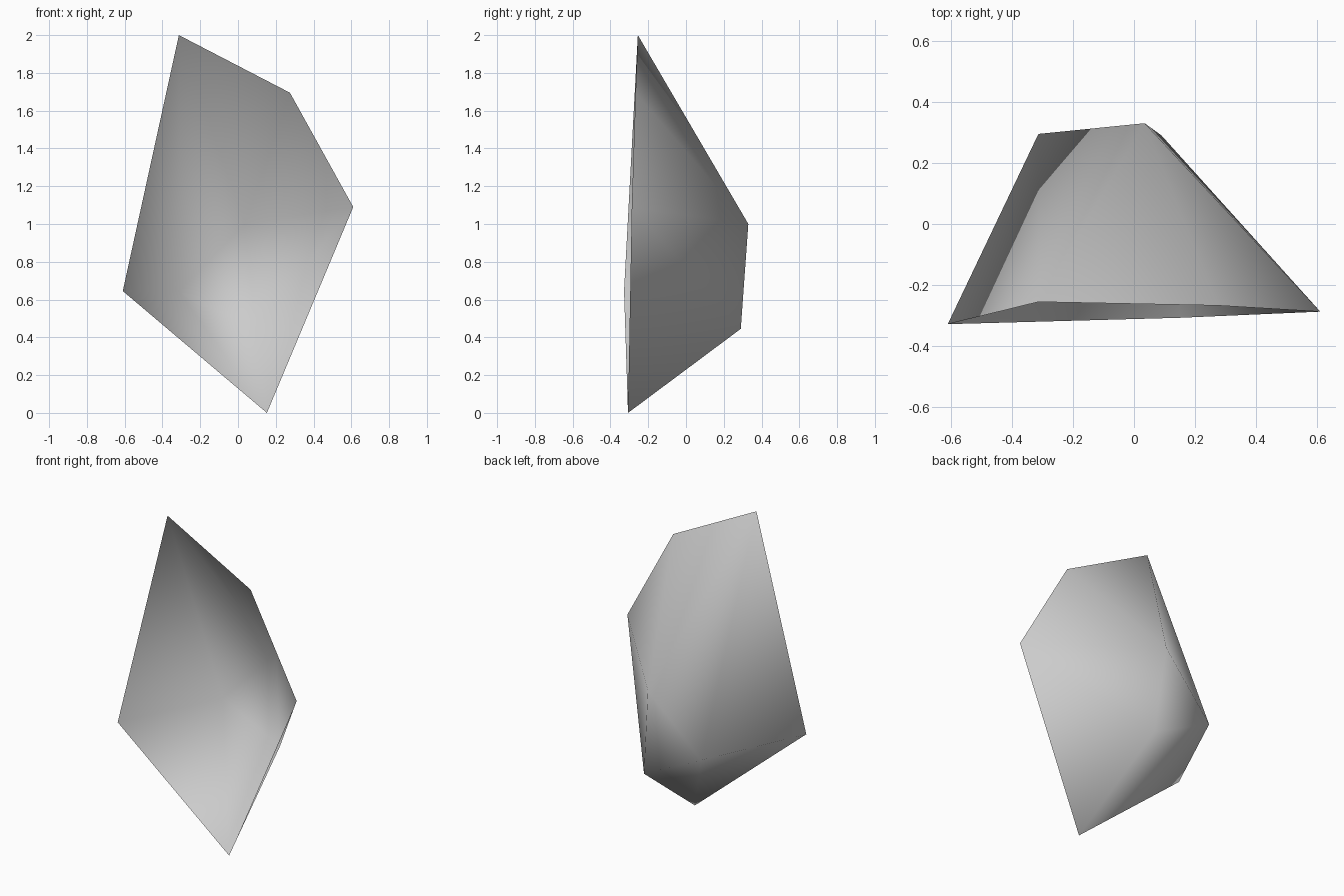
import bpy
import bmesh

if "Cube" in bpy.data.objects:
    bpy.data.objects.remove(bpy.data.objects["Cube"], do_unlink=True)

# Single stone colour
stone = bpy.data.materials.new("stone grey")
stone.use_nodes = True
colour = (0.6, 0.6, 0.6, 1)
stone.diffuse_color = colour
stone.node_tree.nodes["Principled BSDF"].inputs["Base Color"].default_value = colour

# Rim of the open front, clockwise from the peak
front_rim = [(-0.313, -0.255, 2.0), (0.275, -0.267, 1.695), (0.61, -0.287, 1.09),
             (0.153, -0.307, 0.0), (-0.61, -0.328, 0.645)]
# Blunt ridge at the back
back_ridge = [(0.035, 0.33, 1.0), (0.09, 0.29, 0.445), (-0.313, 0.295, 0.64)]

# Wrap the corners in a faceted shell
bm = bmesh.new()
rim = [bm.verts.new(corner) for corner in front_rim]
for corner in back_ridge:
    bm.verts.new(corner)
bmesh.ops.convex_hull(bm, input=bm.verts[:])
bmesh.ops.recalc_face_normals(bm, faces=bm.faces[:])

# Open the front so the hollow inside shows
front = [face for face in bm.faces if all(v in rim for v in face.verts)]
bmesh.ops.delete(bm, geom=front, context='FACES')
for face in bm.faces:
    face.smooth = True

mesh = bpy.data.meshes.new("rock_shell")
bm.to_mesh(mesh)
bm.free()
mesh.materials.append(stone)
rock = bpy.data.objects.new("rock_shell", mesh)
bpy.context.collection.objects.link(rock)
